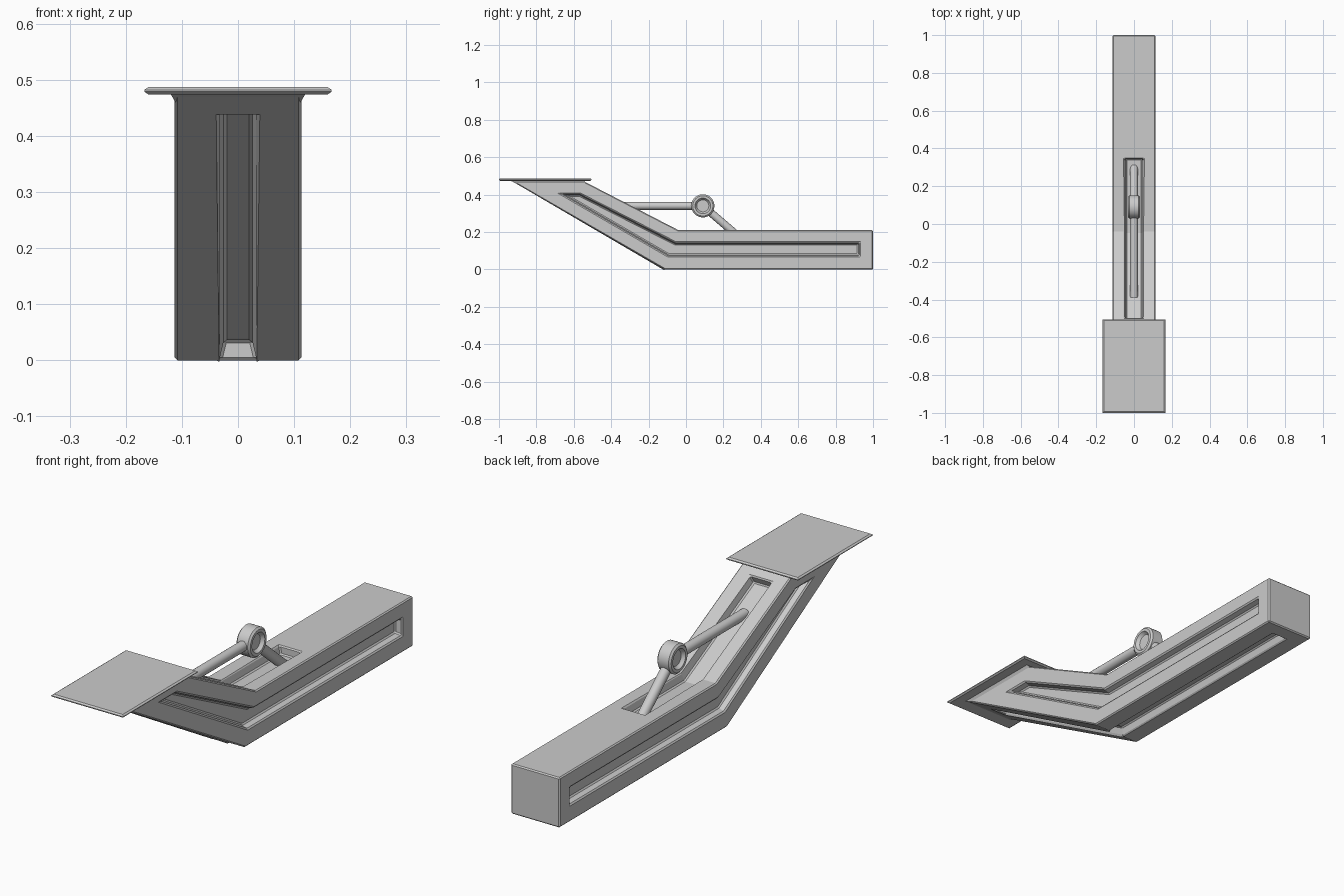
import bpy, bmesh, math
from mathutils import Vector

if "Cube" in bpy.data.objects:
    bpy.data.objects.remove(bpy.data.objects["Cube"])

HALF_W = 0.113
DEPTH = 0.036


def make(name, rings, closed=False):
    """Skin equal-length rings of points; cap the ends unless closed."""
    bm = bmesh.new()
    rows = [[bm.verts.new(p) for p in r] for r in rings]
    n = len(rows[0])
    pairs = list(zip(rows, rows[1:])) + ([(rows[-1], rows[0])] if closed else [])
    for a, b in pairs:
        for i in range(n):
            j = (i + 1) % n
            bm.faces.new((a[i], a[j], b[j], b[i]))
    if not closed:
        bm.faces.new(rows[0])
        bm.faces.new(rows[-1])
    bmesh.ops.recalc_face_normals(bm, faces=bm.faces)
    me = bpy.data.meshes.new(name)
    bm.to_mesh(me)
    bm.free()
    ob = bpy.data.objects.new(name, me)
    bpy.context.collection.objects.link(ob)
    return ob


def offset(pts, d, closed):
    """Mitred offset of a yz path, to the left of its direction."""
    pts = [Vector(p) for p in pts]
    n, out = len(pts), []
    for i, p in enumerate(pts):
        dirs = []
        if closed or i > 0:
            dirs.append((p - pts[i - 1]).normalized())
        if closed or i < n - 1:
            dirs.append((pts[(i + 1) % n] - p).normalized())
        ns = [Vector((-t.y, t.x)) for t in dirs]
        m = sum(ns, Vector((0, 0))).normalized()
        out.append(p + m * d / m.dot(ns[0]))
    return out


def at_x(pts, x):
    return [(x, p[0], p[1]) for p in pts]


def cut(target, cutter):
    cutter.hide_render = True
    cutter.hide_set(True)
    mod = target.modifiers.new("groove", 'BOOLEAN')
    mod.operation = 'DIFFERENCE'
    mod.solver = 'EXACT'
    mod.object = cutter


def channel(name, path, w_out, w_in):
    """Tapered cutter following a path on the top or bottom of the beam."""
    rim, floor = offset(path, -0.006, False), offset(path, DEPTH, False)
    return make(name, [[(-w_out, *r), (w_out, *r), (w_in, *f), (-w_in, *f)]
                       for r, f in zip(rim, floor)])


# Bent beam
profile = [(-0.113, 0), (1, 0), (1, 0.21), (-0.04, 0.21), (-0.557, 0.477), (-0.94, 0.477)]
beam = make("bent_beam", [at_x(profile, -HALF_W), at_x(profile, HALF_W)])

# Recessed grooves on both sides, bottom and top
side = [(-0.096, 0.07), (0.93, 0.07), (0.93, 0.145), (-0.055, 0.145), (-0.567, 0.406), (-0.675, 0.406)]
inner = offset(side, 0.01, True)
for s, label in ((1, "right"), (-1, "left")):
    cut(beam, make(label + "_groove_cutter",
                   [at_x(side, s * (HALF_W + 0.004)), at_x(inner, s * (HALF_W - 0.03))]))
cut(beam, channel("bottom_groove_cutter", [(-0.868, 0.437), (-0.113, 0), (0.93, 0)], 0.035, 0.025))
cut(beam, channel("top_groove_cutter", [(0.345, 0.21), (-0.04, 0.21), (-0.495, 0.445)], 0.052, 0.042))
bev = beam.modifiers.new("edges", 'BEVEL')
bev.width, bev.segments, bev.limit_method = 0.005, 1, 'ANGLE'


def rect(x, y0, y1, z):
    return [(-x, y0, z), (x, y0, z), (x, y1, z), (-x, y1, z)]


# Flared collar and top plate with chamfered rim
make("plate_collar", [rect(0.112, -0.905, -0.53, 0.46), rect(0.121, -0.945, -0.55, 0.477)])
make("top_plate", [rect(0.160, -0.993, -0.512, 0.474), rect(0.167, -1, -0.505, 0.479),
                   rect(0.167, -1, -0.505, 0.482), rect(0.160, -0.993, -0.512, 0.487)])

# Pivot hub, turned about the x axis
PIVOT = Vector((0, 0.09, 0.34))


def circle(x, r, n=32):
    return [(x, PIVOT.y + r * math.cos(2 * math.pi * i / n),
             PIVOT.z + r * math.sin(2 * math.pi * i / n)) for i in range(n)]


lathe = [(0.018, 0.032), (0.022, 0.036), (0.032, 0.042), (0.032, 0.054), (0.025, 0.062)]
hub = make("pivot_hub", [circle(-x, r) for x, r in lathe] + [circle(x, r) for x, r in reversed(lathe)])


# Rods from the hub into the top groove
def rod(name, end, r=0.021, n=20):
    d = (Vector(end) - PIVOT).normalized()
    up = Vector((1, 0, 0)).cross(d)
    rings = []
    for c in (PIVOT + d * 0.045, Vector(end)):
        rings.append([c + Vector((r, 0, 0)) * math.cos(2 * math.pi * i / n)
                      + up * r * math.sin(2 * math.pi * i / n) for i in range(n)])
    return make(name, rings)


rods = [rod("upper_rod", (0, -0.39, 0.34)), rod("lower_rod", (0, 0.3, 0.16))]

# Smooth round parts, keeping sharp edges
bpy.ops.object.select_all(action='DESELECT')
for ob in [hub] + rods:
    ob.select_set(True)
bpy.context.view_layer.objects.active = hub
bpy.ops.object.shade_smooth_by_angle(angle=math.radians(30))
